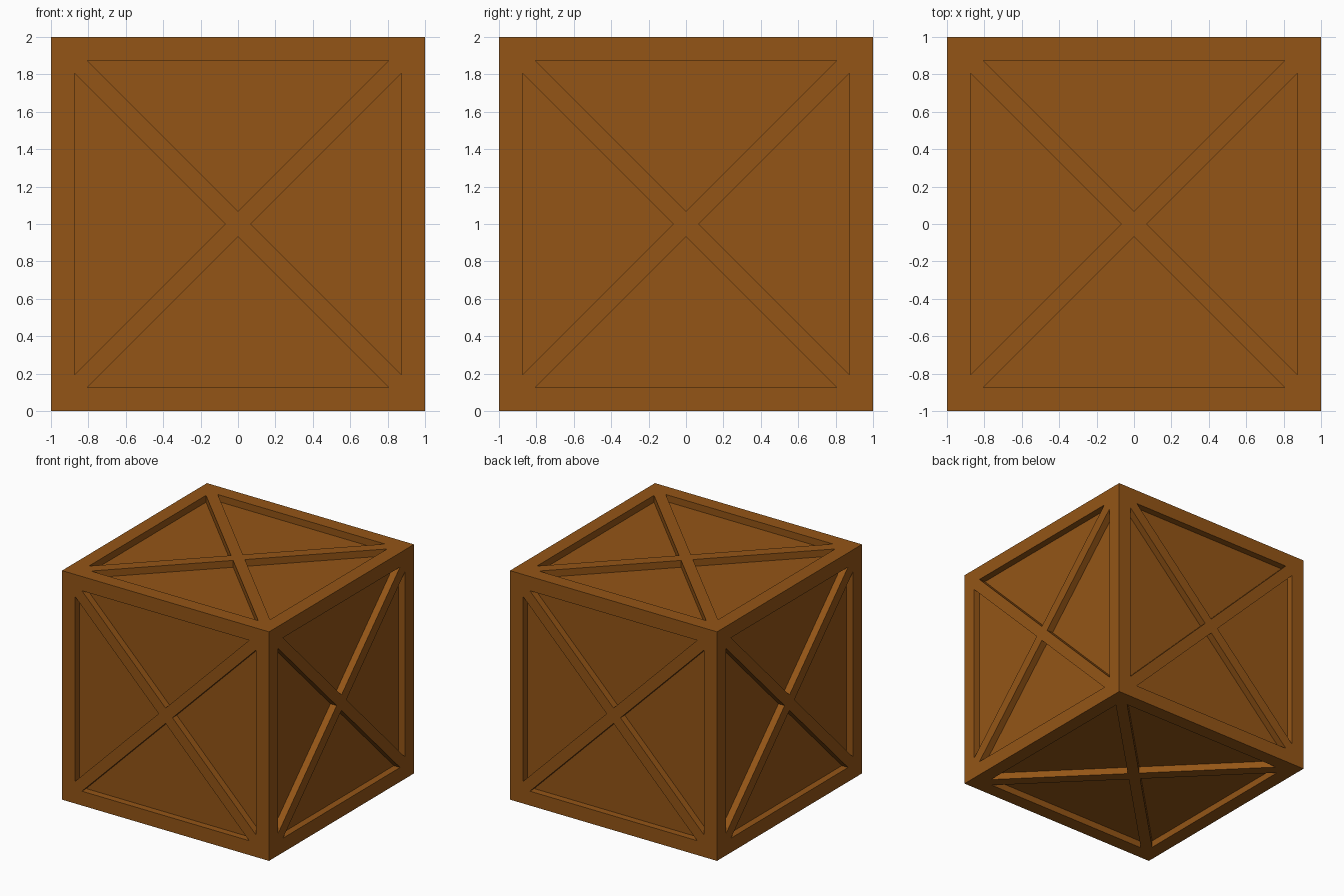
import bpy, bmesh
from math import pi
from mathutils import Matrix, Vector

if "Cube" in bpy.data.objects:
    bpy.data.objects.remove(bpy.data.objects["Cube"])

FRAME = 0.125    # border board width
BRACE = 0.067    # diagonal brace half width, measured along the axes
DEPTH = 0.06     # panel recess

bm = bmesh.new()


def face(m, *pts):
    bm.faces.new([bm.verts.new(m @ Vector(p)) for p in pts])


def quadrant(m):
    """One quarter of a crate side: frame, half braces, recess walls, panel."""
    t = 1 - FRAME
    outer = [(0, 0), (1, 1), (-1, 1)]
    inner = [(0, BRACE), (t - BRACE, t), (BRACE - t, t)]
    z = 1 - DEPTH
    for i in range(3):
        j = (i + 1) % 3
        a, b, c, d = outer[i], outer[j], inner[j], inner[i]
        face(m, (*a, 1), (*b, 1), (*c, 1), (*d, 1))
        face(m, (*d, 1), (*c, 1), (*c, z), (*d, z))
    face(m, *[(*p, z) for p in inner])


# Six sides, each made of four quadrants
sides = [Matrix.Rotation(k * pi / 2, 4, 'X') for k in range(4)]
sides += [Matrix.Rotation(s * pi / 2, 4, 'Y') for s in (-1, 1)]
lift = Matrix.Translation((0, 0, 1))
for side in sides:
    for q in range(4):
        quadrant(lift @ side @ Matrix.Rotation(q * pi / 2, 4, 'Z'))

bmesh.ops.remove_doubles(bm, verts=bm.verts, dist=1e-4)
bmesh.ops.recalc_face_normals(bm, faces=bm.faces)

mesh = bpy.data.meshes.new("crate")
bm.to_mesh(mesh)
bm.free()

# Brown wood
wood = bpy.data.materials.new("wood")
wood.diffuse_color = (0.296, 0.091, 0.008, 1)
wood.use_nodes = True
wood.node_tree.nodes["Principled BSDF"].inputs["Base Color"].default_value = wood.diffuse_color
mesh.materials.append(wood)
bpy.context.collection.objects.link(bpy.data.objects.new("crate", mesh))
